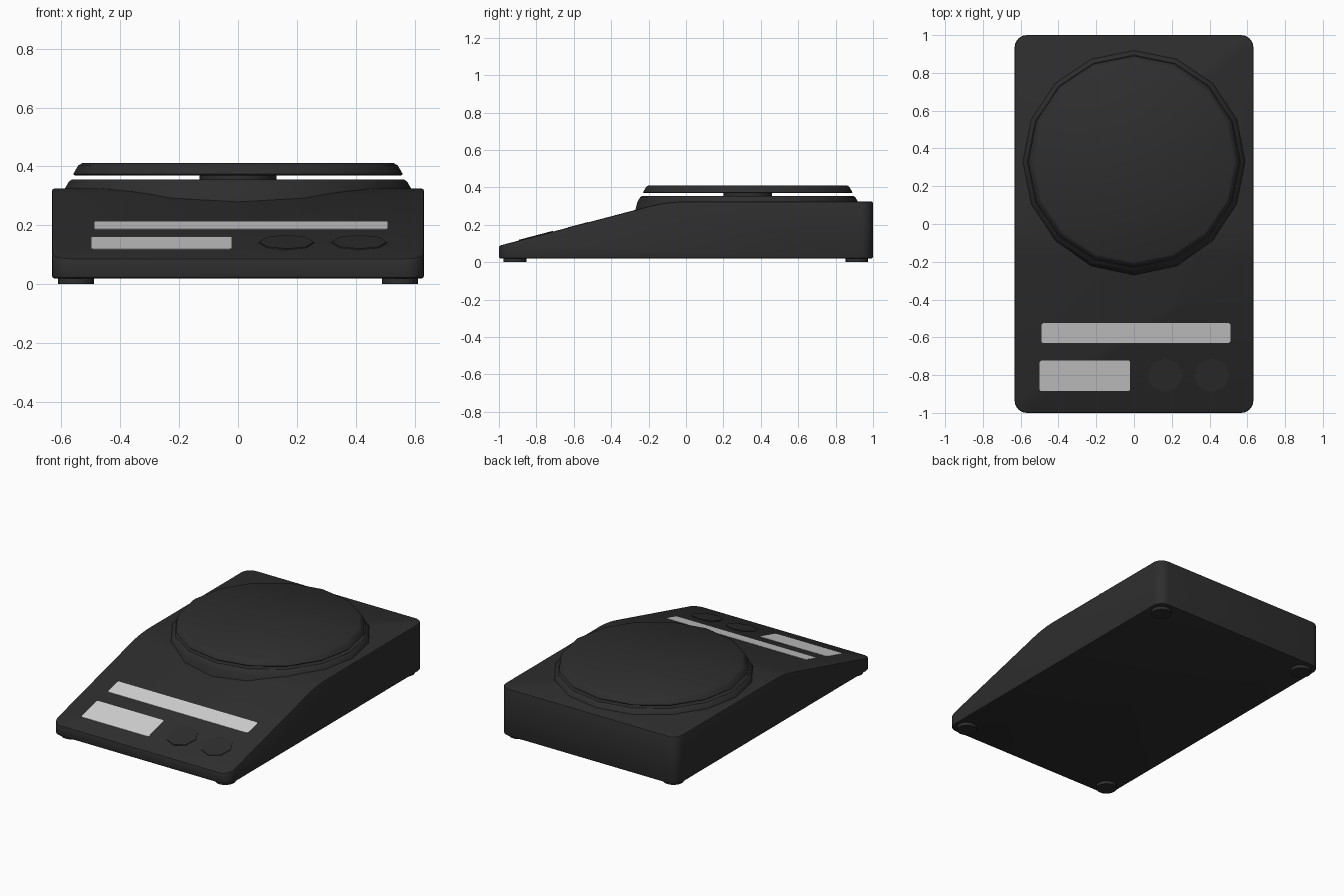
import bpy, bmesh, math
from mathutils import Vector

if "Cube" in bpy.data.objects:
    bpy.data.objects.remove(bpy.data.objects["Cube"])

def material(name, rgb):
    m = bpy.data.materials.new(name)
    m.diffuse_color = (*rgb, 1)
    m.use_nodes = True
    m.node_tree.nodes["Principled BSDF"].inputs["Base Color"].default_value = m.diffuse_color
    return m

BLACK = material("matte black", (0.027, 0.027, 0.027))
GREY = material("light grey", (0.65, 0.65, 0.65))

def slope(y):
    """Height of the sloping front panel."""
    return 0.088 + (y + 1) * 0.2627

def finish(bm, name, mat, angle=35):
    bmesh.ops.recalc_face_normals(bm, faces=bm.faces)
    me = bpy.data.meshes.new(name)
    bm.to_mesh(me)
    bm.free()
    ob = bpy.data.objects.new(name, me)
    bpy.context.collection.objects.link(ob)
    me.materials.append(mat)
    bpy.ops.object.select_all(action='DESELECT')
    ob.select_set(True)
    bpy.context.view_layer.objects.active = ob
    bpy.ops.object.shade_smooth_by_angle(angle=math.radians(angle))
    return ob

def bevel(bm, edges, width, segments):
    bmesh.ops.bevel(bm, geom=edges, offset=width, offset_type='OFFSET',
                    segments=segments, profile=0.5, affect='EDGES')

def lathe(name, profile, sides, centre, mat):
    """Closed solid from (radius, z) rings, with a corner on the y axis."""
    bm = bmesh.new()
    rings = []
    for r, z in profile:
        rings.append([bm.verts.new((centre[0] + r * math.sin(2 * math.pi * i / sides),
                                    centre[1] + r * math.cos(2 * math.pi * i / sides), z))
                      for i in range(sides)])
    for a, b in zip(rings, rings[1:]):
        for i in range(sides):
            j = (i + 1) % sides
            bm.faces.new((a[i], a[j], b[j], b[i]))
    bm.faces.new(rings[0])
    bm.faces.new(rings[-1])
    return finish(bm, name, mat)

def slope_plate(name, outline, low, high, mat):
    """Thin plate following the sloping panel."""
    bm = bmesh.new()
    f = bm.faces.new([bm.verts.new((x, y, slope(y) + low)) for x, y in outline])
    ext = bmesh.ops.extrude_face_region(bm, geom=[f])
    for v in ext["geom"]:
        if isinstance(v, bmesh.types.BMVert):
            v.co.z += high - low
    return finish(bm, name, mat)

def chamfered_rect(x0, x1, y0, y1, c=0.008):
    return [(x0 + c, y0), (x1 - c, y0), (x1, y0 + c), (x1, y1 - c),
            (x1 - c, y1), (x0 + c, y1), (x0, y1 - c), (x0, y0 + c)]

# Wedge-shaped body: side profile extruded across x, then rounded
bm = bmesh.new()
side = [(-1, 0.02), (1, 0.02), (1, 0.325), (-0.098, 0.325), (-1, slope(-1))]
f = bm.faces.new([bm.verts.new((-0.632, y, z)) for y, z in side])
ext = bmesh.ops.extrude_face_region(bm, geom=[f])
for v in ext["geom"]:
    if isinstance(v, bmesh.types.BMVert):
        v.co.x = 0.632
bmesh.ops.recalc_face_normals(bm, faces=bm.faces)
crease = [e for e in bm.edges if all(abs(v.co.y + 0.098) < 1e-4 for v in e.verts)]
bevel(bm, crease, 0.08, 3)
upright = [e for e in bm.edges
           if abs((e.verts[0].co - e.verts[1].co).normalized().z) > 0.99]
bevel(bm, upright, 0.065, 6)
bmesh.ops.recalc_face_normals(bm, faces=bm.faces)
rims = [e for e in bm.edges if e.calc_face_angle(0) > math.radians(50)]
bevel(bm, rims, 0.008, 2)
finish(bm, "body", BLACK)

# Raised base, neck and weighing plate
lathe("platform_base", [(0.605, 0.26), (0.59, 0.322), (0.575, 0.348), (0.565, 0.355)],
      16, (0, 0.33), BLACK)
lathe("platform_neck", [(0.13, 0.345), (0.13, 0.38)], 16, (0, 0.33), BLACK)
lathe("weighing_plate", [(0.555, 0.369), (0.56, 0.374), (0.543, 0.403), (0.53, 0.411)],
      16, (0, 0.33), BLACK)

# Light panels on the slope
slope_plate("label_strip", chamfered_rect(-0.49, 0.51, -0.63, -0.525), -0.004, 0.002, GREY)
slope_plate("display", chamfered_rect(-0.50, -0.02, -0.885, -0.723), -0.004, 0.002, GREY)

# Octagonal buttons
for name, x in (("left_button", 0.165), ("right_button", 0.412)):
    ring = [(x + 0.094 * math.sin(i * math.pi / 4), -0.802 + 0.09 * math.cos(i * math.pi / 4))
            for i in range(8)]
    slope_plate(name, ring, -0.004, 0.004, BLACK)

# Four feet
for sx, side_name in ((-1, "left"), (1, "right")):
    for y, end in ((-0.915, "front"), (0.913, "back")):
        lathe(f"{end}_{side_name}_foot", [(0.061, 0), (0.061, 0.03)], 16,
              (sx * 0.55, y), BLACK)
